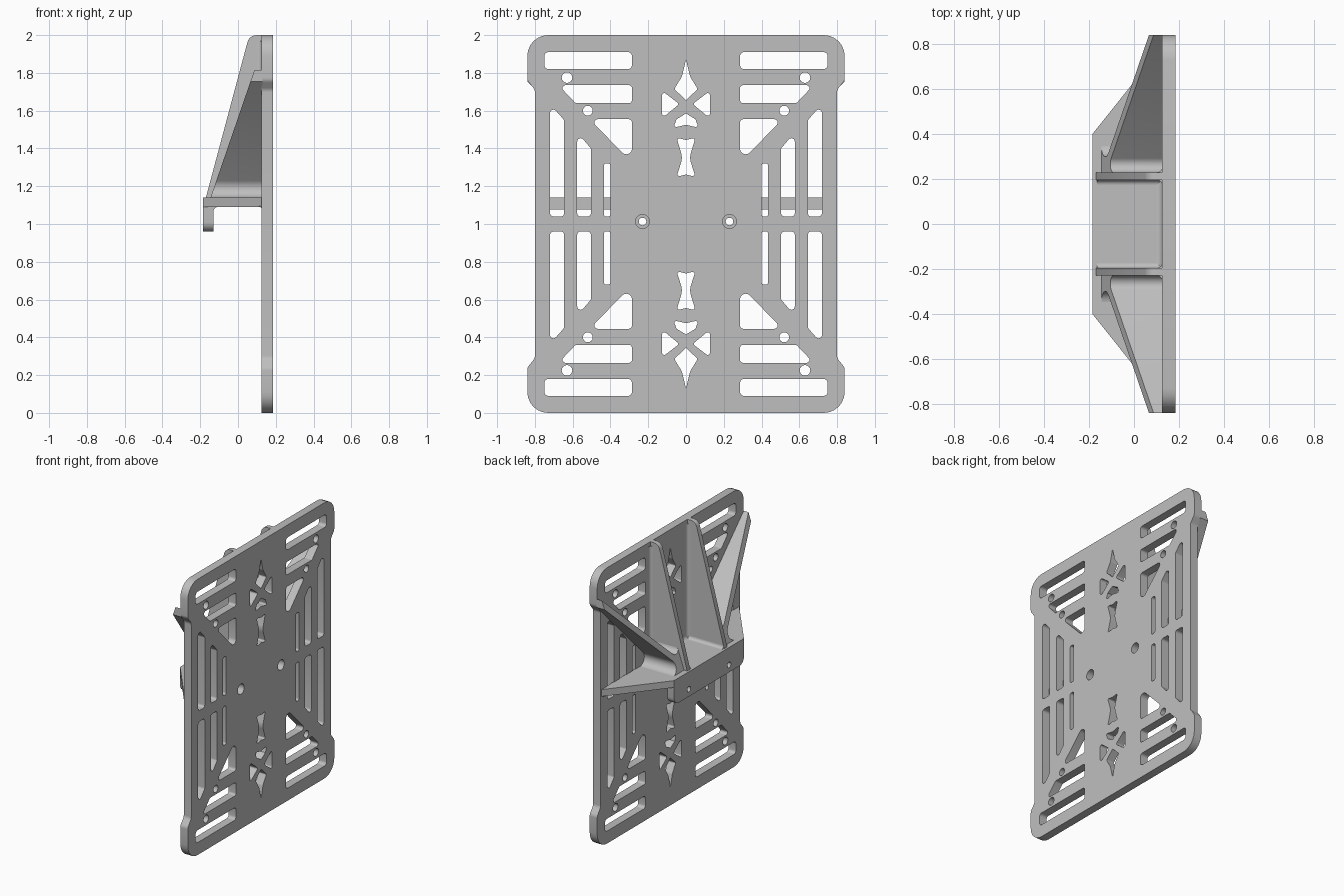
import bpy, bmesh, math
from mathutils import Vector

cube = bpy.data.objects.get("Cube")
if cube:
    bpy.data.objects.remove(cube, do_unlink=True)

grey = bpy.data.materials.new("light_grey")
grey.use_nodes = True
COLOUR = (0.52, 0.52, 0.52, 1)
grey.diffuse_color = COLOUR
grey.node_tree.nodes["Principled BSDF"].inputs["Base Color"].default_value = COLOUR


def rounded(points, radius=0.0, steps=6):
    """Round each corner; a third value on a point overrides the radius."""
    out, n = [], len(points)
    for i, raw in enumerate(points):
        p = Vector(raw[:2])
        r = raw[2] if len(raw) > 2 else radius
        u = (Vector(points[i - 1][:2]) - p).normalized()
        v = (Vector(points[(i + 1) % n][:2]) - p).normalized()
        half = u.angle(v) / 2
        if r == 0 or half > 1.5:
            out.append(p)
            continue
        centre = p + (u + v).normalized() * r / math.sin(half)
        start = p + u * r / math.tan(half) - centre
        end = p + v * r / math.tan(half) - centre
        a = math.atan2(start.y, start.x)
        turn = (math.atan2(end.y, end.x) - a + math.pi) % math.tau - math.pi
        for k in range(steps + 1):
            t = a + turn * k / steps
            out.append(centre + Vector((math.cos(t), math.sin(t))) * r)
    return out


def circle(a, b, r, n=24):
    return [Vector((a + r * math.cos(math.tau * k / n), b + r * math.sin(math.tau * k / n)))
            for k in range(n)]


def prism(name, loops, axis, lo, hi, cuts=()):
    """Fill flat loops (later ones are holes), extrude along an axis, trim with planes."""
    curve = bpy.data.curves.new(name + "_outline", "CURVE")
    curve.dimensions, curve.fill_mode = "2D", "BOTH"
    curve.extrude = (hi - lo) / 2
    for loop in loops:
        spline = curve.splines.new("POLY")
        spline.points.add(len(loop) - 1)
        for point, co in zip(spline.points, loop):
            point.co = (co[0], co[1], 0, 1)
        spline.use_cyclic_u = True
    helper = bpy.data.objects.new(name + "_helper", curve)
    mesh = bpy.data.meshes.new_from_object(helper)
    bpy.data.objects.remove(helper)
    bpy.data.curves.remove(curve)
    bm = bmesh.new()
    bm.from_mesh(mesh)
    mid = (lo + hi) / 2
    for v in bm.verts:
        a, b, c = v.co.x, v.co.y, v.co.z + mid
        v.co = {"x": (c, a, b), "y": (a, c, b), "z": (a, b, c)}[axis]
    bmesh.ops.remove_doubles(bm, verts=bm.verts, dist=0.0001)
    for co, normal in cuts:
        geom = bm.verts[:] + bm.edges[:] + bm.faces[:]
        cut = bmesh.ops.bisect_plane(bm, geom=geom, plane_co=co, plane_no=normal, clear_outer=True)
        edges = [e for e in cut["geom_cut"] if isinstance(e, bmesh.types.BMEdge)]
        bmesh.ops.holes_fill(bm, edges=edges, sides=0)
    bmesh.ops.recalc_face_normals(bm, faces=bm.faces)
    bm.to_mesh(mesh)
    bm.free()
    mesh.name = name
    mesh.materials.clear()
    mesh.materials.append(grey)
    obj = bpy.data.objects.new(name, mesh)
    bpy.context.collection.objects.link(obj)
    bpy.ops.object.select_all(action="DESELECT")
    obj.select_set(True)
    bpy.context.view_layer.objects.active = obj
    bpy.ops.object.shade_smooth_by_angle(angle=math.radians(30))
    return obj


def flip(loop, sy, sz):
    """Mirror a loop across the plate's two centre lines."""
    return [(sy * p[0], 1 + sz * (p[1] - 1)) for p in loop]


FRONT, BACK = 0.125, 0.185

# Plate outline: wide ends, slightly narrower waist
side = [(0.84, 0, 0.11), (0.84, 0.24, 0.04), (0.80, 0.29, 0.04),
        (0.80, 1.71, 0.04), (0.84, 1.76, 0.04), (0.84, 2, 0.11)]
outline = rounded(side + [(-p[0],) + p[1:] for p in reversed(side)])

# Openings of one quarter of the plate
quarter = [
    rounded([(0.286, 1.82), (0.75, 1.82), (0.75, 1.91), (0.286, 1.91)], 0.022),
    rounded([(0.286, 1.64), (0.585, 1.64), (0.675, 1.735), (0.286, 1.735)], 0.016),
    rounded([(0.286, 1.325, 0.03), (0.51, 1.555, 0.018), (0.286, 1.555, 0.018)]),
    rounded([(0.645, 1.04), (0.72, 1.04), (0.72, 1.635), (0.645, 1.55)], 0.018),
    rounded([(0.503, 1.04), (0.576, 1.04), (0.576, 1.485), (0.503, 1.40)], 0.018),
    rounded([(0.40, 1.04), (0.435, 1.04), (0.435, 1.32), (0.40, 1.32)], 0.012),
    rounded([(0.035, 1.635), (0.127, 1.56), (0.127, 1.705)], 0.012),
    circle(0.63, 1.775, 0.028),
    circle(0.52, 1.60, 0.026),
]
# Openings on the centre line, given as right halves from bottom to top
halves = [
    [(0, 1.655), (0.062, 1.715, 0.01), (0.022, 1.78, 0.03), (0, 1.87)],
    [(0, 1.525), (0.066, 1.51, 0.01), (0.05, 1.555), (0, 1.585)],
    [(0, 1.262), (0.05, 1.25, 0.01), (0.018, 1.35, 0.09), (0.05, 1.457, 0.01), (0, 1.445)],
]
holes = [flip(q, sy, sz) for q in quarter for sy in (1, -1) for sz in (1, -1)]
for half in halves:
    left = [(-p[0],) + p[1:] for p in reversed(half[1:-1])]
    whole = rounded(half + left)
    holes += [flip(whole, 1, 1), flip(whole, 1, -1)]
holes += [circle(s * 0.23, 1.013, 0.037) for s in (1, -1)]
prism("plate", [outline] + holes, "x", FRONT, BACK)

# Shelf with tapered wings, and the tab hanging from its free edge
prism("shelf", [[(-0.185, -0.4), (0.13, -0.795), (0.13, 0.795), (-0.185, 0.4)]], "z", 1.09, 1.14)
tab = rounded([(-0.4, 0.96, 0.05), (0.4, 0.96, 0.05), (0.4, 1.135), (-0.4, 1.135)])
prism("hook_tab", [tab] + [circle(s * 0.23, 1.013, 0.02) for s in (1, -1)], "x", -0.185, -0.13)


def cove(name, a, b, da, db, r, axis, lo, hi):
    """Concave fillet strip in the corner at (a, b), opening towards (da, db)."""
    long, sink = r * 1.05, -0.004
    shape = rounded([(sink, sink), (long, sink), (long, 0), (0, 0, r), (0, long), (sink, long)])
    prism(name, [[(a + da * p[0], b + db * p[1]) for p in shape]], axis, lo, hi)


cove("tab_fillet", -0.13, 1.09, 1, -1, 0.025, "y", -0.395, 0.395)
cove("shelf_top_fillet", FRONT, 1.14, -1, 1, 0.025, "y", -0.2, 0.2)
cove("shelf_under_fillet", FRONT, 1.09, -1, -1, 0.012, "y", -0.78, 0.78)

# Upright ribs and leaning corner webs, mirrored left and right
rib = rounded([(0.13, 1.1), (-0.17, 1.1), (-0.17, 1.14), (0.06, 2, 0.05), (0.13, 2)])
web = rounded([(0.21, 1.11), (0.40, 1.11), (0.40, 1.139), (0.224, 1.139, 0.053),
               (0.84, 1.755), (0.84, 1.815), (0.229, 1.204, 0.037),
               (0.229, 1.30), (0.21, 1.30)])
web_front = ((-0.135, 0, 1.17), (-1, 0, 0.344))
for label, s in (("left", 1), ("right", -1)):
    lo, hi = sorted((s * 0.195, s * 0.23))
    prism(label + "_rib", [rib], "y", lo, hi)
    prism(label + "_web", [[(s * p[0], p[1]) for p in web]], "x", -0.2, 0.13, [web_front])
    cove(label + "_rib_shelf_fillet", s * 0.195, 1.14, -s, 1, 0.022, "x", -0.165, 0.13)
    cove(label + "_rib_plate_fillet", FRONT, s * 0.195, -1, -s, 0.022, "z", 1.13, 1.97)
    cove(label + "_outer_rib_fillet", FRONT, s * 0.23, -1, s, 0.022, "z", 1.25, 1.97)
